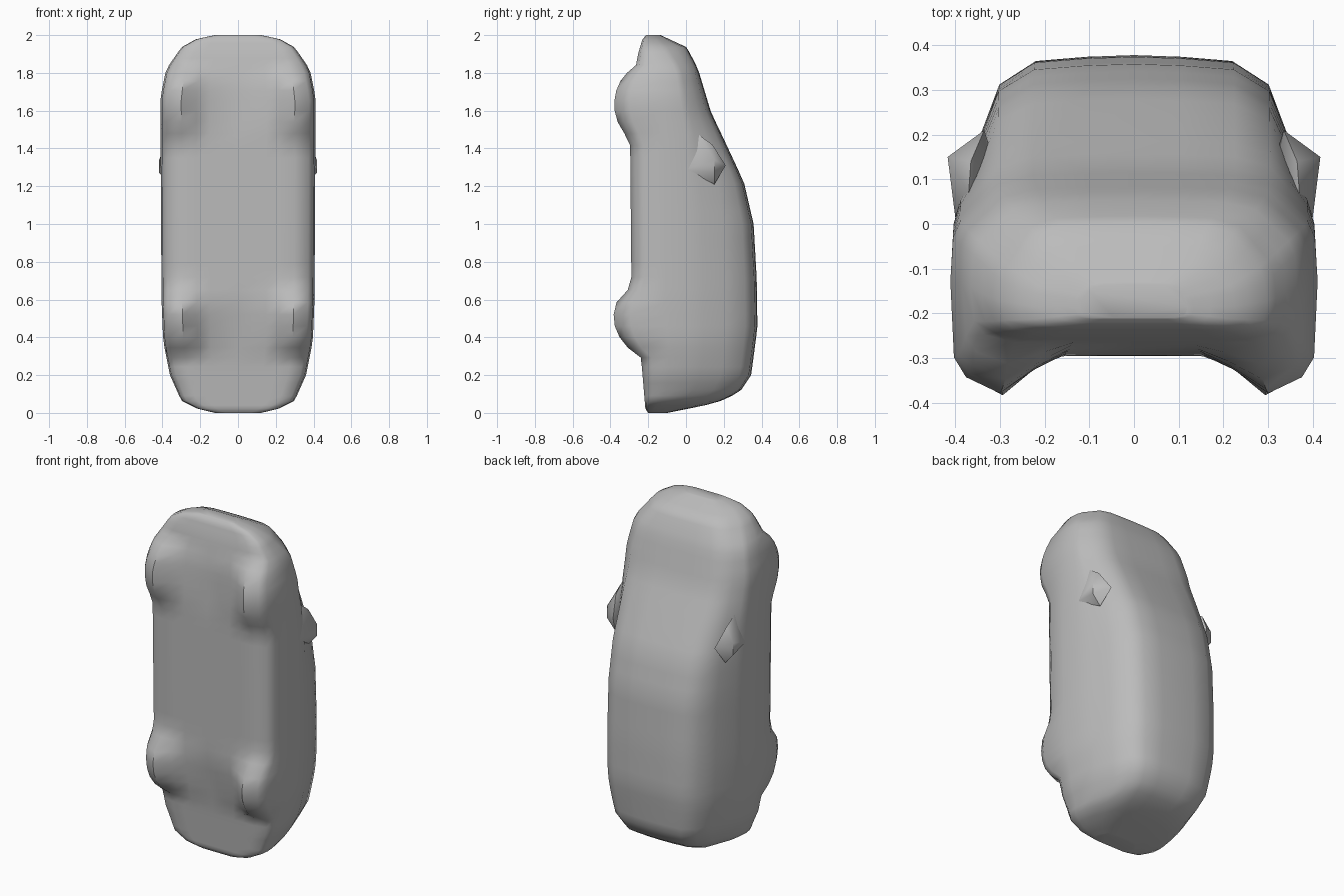
import bpy, bmesh, math

if "Cube" in bpy.data.objects:
    bpy.data.objects.remove(bpy.data.objects["Cube"])

grey = bpy.data.materials.new("plain grey")
grey.diffuse_color = (0.5, 0.5, 0.5, 1)
grey.use_nodes = True
grey.node_tree.nodes["Principled BSDF"].inputs["Base Color"].default_value = grey.diffuse_color

# Side and plan profiles as (height, value), tail at the bottom
UNDERSIDE = [(0, -0.20), (0.02, -0.215), (0.27, -0.236), (0.60, -0.288),
             (1.45, -0.296), (1.74, -0.283), (1.90, -0.254), (1.98, -0.23), (2, -0.21)]
ROOF = [(0, -0.10), (0.02, 0.0), (0.04, 0.10), (0.065, 0.19), (0.11, 0.285),
        (0.20, 0.345), (0.45, 0.378), (0.70, 0.375), (1.0, 0.358), (1.22, 0.307),
        (1.45, 0.20), (1.59, 0.133), (1.82, 0.064), (1.935, 0.005), (2, -0.135)]
WIDTH = [(0, 0.12), (0.02, 0.21), (0.065, 0.30), (0.20, 0.36), (0.38, 0.396),
         (0.60, 0.405), (1.67, 0.411), (1.82, 0.38), (1.935, 0.30), (1.98, 0.22), (2, 0.12)]
SHOULDER = [(0, -0.16), (0.11, -0.04), (0.27, 0), (1.45, 0), (1.82, -0.055), (2, -0.17)]


def value(profile, z):
    """Straight-line reading of a profile at height z."""
    for (z0, v0), (z1, v1) in zip(profile, profile[1:]):
        if z <= z1:
            return v0 + (v1 - v0) * (z - z0) / (z1 - z0)
    return profile[-1][1]


def wheel_bulge(z):
    """How far the wheels stand out from the underside."""
    out = 0
    for centre, radius, depth in ((0.48, 0.18, 0.112), (1.645, 0.19, 0.092)):
        out += depth * max(0, 1 - ((z - centre) / radius) ** 2) ** 0.75
    return out


def half_section(z):
    """Right half outline, from underside centre round to roof centre."""
    low, roof = value(UNDERSIDE, z), value(ROOF, z)
    shoulder, s = value(SHOULDER, z), value(WIDTH, z) / 0.41
    b, h, side = -wheel_bulge(z), roof - shoulder, (shoulder - low) / 0.29
    return [(x * s, y, z) for x, y in [
        (0, low), (0.15, low), (0.22, low + 0.4 * b), (0.30, low + b),
        (0.375, low + 0.025 * side + 0.85 * b),
        (0.402, low + 0.07 * side + 0.8 * b),
        (0.41, low + 0.18 * side), (0.404, shoulder),
        (0.388, shoulder + 0.25 * h), (0.345, shoulder + 0.55 * h),
        (0.305, shoulder + 0.83 * h), (0.225, shoulder + 0.965 * h),
        (0.11, shoulder + 0.99 * h), (0, roof)]]


def finish(name, bm):
    bmesh.ops.recalc_face_normals(bm, faces=bm.faces)
    mesh = bpy.data.meshes.new(name)
    bm.to_mesh(mesh)
    bm.free()
    mesh.materials.append(grey)
    ob = bpy.data.objects.new(name, mesh)
    bpy.context.collection.objects.link(ob)
    bpy.ops.object.select_all(action='DESELECT')
    bpy.context.view_layer.objects.active = ob
    ob.select_set(True)
    bpy.ops.object.shade_smooth_by_angle(angle=0.9)


# Car body lofted from tail to nose, wheels included as bulges
STEPS = 44
bm = bmesh.new()
rings = []
for k in range(STEPS + 1):
    half = half_section(1 - math.cos(math.pi * k / STEPS))
    outline = half + [(-x, y, z) for x, y, z in half[-2:0:-1]]
    rings.append([bm.verts.new(p) for p in outline])
n = len(rings[0])
for a, b in zip(rings, rings[1:]):
    for i in range(n):
        j = (i + 1) % n
        bm.faces.new((a[i], a[j], b[j], b[i]))
bm.faces.new(rings[0])
bm.faces.new(rings[-1])
finish("car_body", bm)

# Door mirrors as small tapered pods
POD = [(0.417, 0.15, 1.34), (0.417, 0.15, 1.27), (0.398, 0.0, 1.29),
       (0.365, 0.15, 1.21), (0.335, 0.21, 1.31), (0.365, 0.14, 1.42),
       (0.37, 0.07, 1.47), (0.30, 0.10, 1.31)]
for side, name in ((1, "right_mirror"), (-1, "left_mirror")):
    bm = bmesh.new()
    for x, y, z in POD:
        bm.verts.new((side * x, y, z))
    bmesh.ops.convex_hull(bm, input=bm.verts)
    finish(name, bm)
